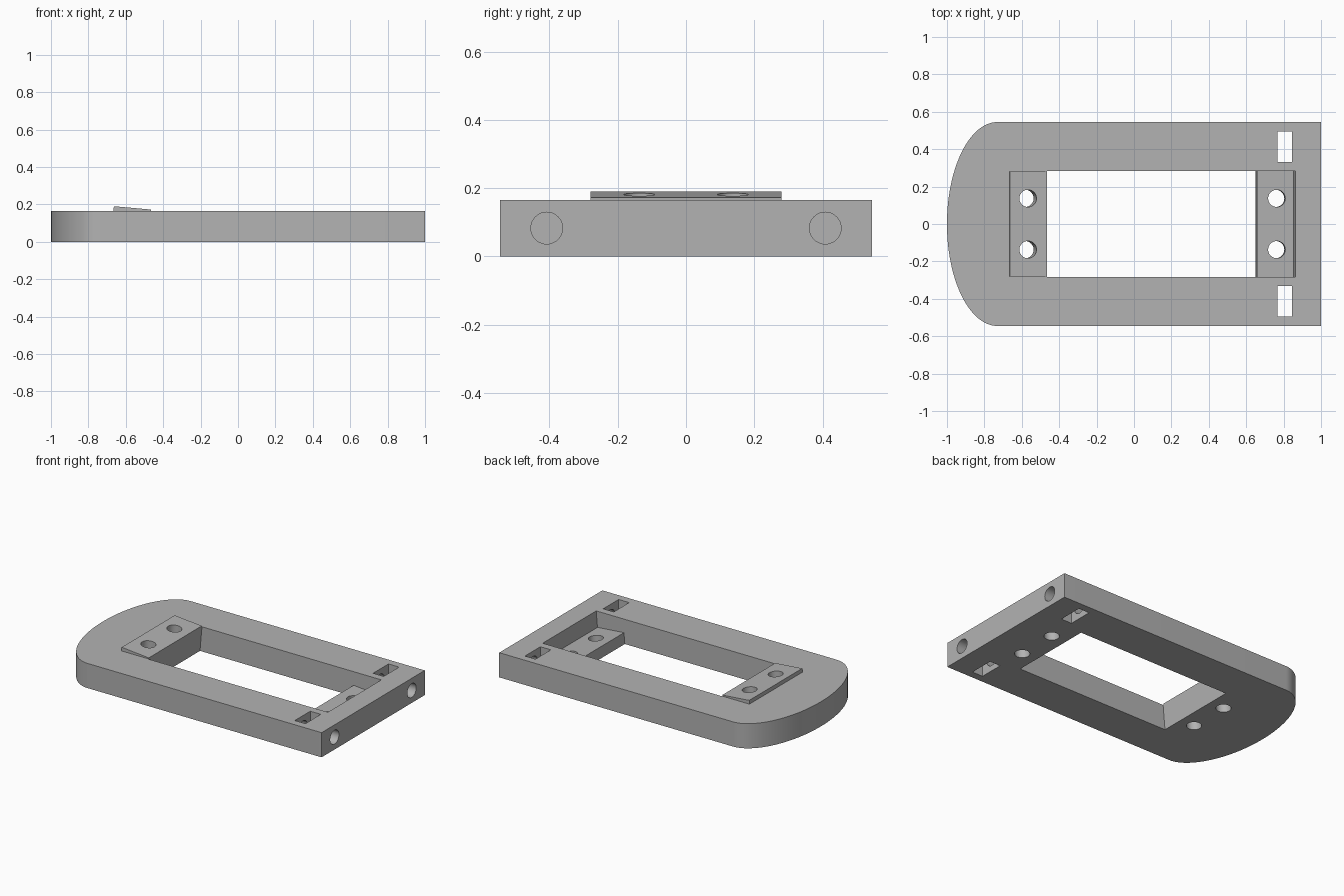
import bpy, bmesh, math
from mathutils import Matrix, Vector

if "Cube" in bpy.data.objects:
    bpy.data.objects.remove(bpy.data.objects["Cube"])

TILT = math.radians(5)          # lean of the mounting seats
H, HALF_W = 0.165, 0.545        # plate thickness and half width

grey = bpy.data.materials.new("plain grey")
grey.diffuse_color = (0.45, 0.45, 0.45, 1)
grey.use_nodes = True
grey.node_tree.nodes["Principled BSDF"].inputs["Base Color"].default_value = grey.diffuse_color


def prism(name, points, offset):
    """Extrude a closed loop of 3D points along an offset."""
    bm = bmesh.new()
    face = bm.faces.new([bm.verts.new(p) for p in points])
    new = bmesh.ops.extrude_face_region(bm, geom=[face])["geom"]
    bmesh.ops.translate(bm, vec=Vector(offset),
                        verts=[v for v in new if isinstance(v, bmesh.types.BMVert)])
    bmesh.ops.recalc_face_normals(bm, faces=bm.faces)
    me = bpy.data.meshes.new(name)
    bm.to_mesh(me)
    bm.free()
    me.materials.append(grey)
    ob = bpy.data.objects.new(name, me)
    bpy.context.collection.objects.link(ob)
    return ob


def side_prism(name, xz, half):
    return prism(name, [(x, -half, z) for x, z in xz], (0, 2 * half, 0))


def cylinder(name, centre, radius, length, angle):
    """Round cutter with its axis leaning from z towards x."""
    m = Matrix.Translation(centre) @ Matrix.Rotation(angle, 4, 'Y')
    ring = [m @ Vector((radius * math.cos(a), radius * math.sin(a), -length / 2))
            for a in (2 * math.pi * i / 40 for i in range(40))]
    return prism(name, ring, m.to_3x3() @ Vector((0, 0, length)))


def combine(body, tool, operation):
    mod = body.modifiers.new(tool.name, 'BOOLEAN')
    mod.operation = operation
    mod.solver = 'EXACT'
    mod.object = tool
    bpy.context.view_layer.objects.active = body
    bpy.ops.object.modifier_apply(modifier=mod.name)
    bpy.data.objects.remove(tool, do_unlink=True)


# plate with a half-elliptical end
arc = [(-0.73 - 0.27 * math.sin(t), HALF_W * math.cos(t), 0)
       for t in (math.pi * i / 56 for i in range(57))]
plate = prism("mounting_plate", [(1, -HALF_W, 0), (1, HALF_W, 0)] + arc, (0, 0, H))

# raised wedge seat beside the opening
combine(plate, side_prism("raised_seat", [(-0.67, 0.08), (-0.4, 0.08), (-0.4, 0.1665),
                                          (-0.664, 0.19)], 0.28), 'UNION')

# central opening stepping up to the sunken seat
opening = [(-0.488, -0.1), (0.642, -0.1), (0.657, 0.074), (0.853, 0.057),
           (0.874, 0.3), (-0.453, 0.3)]
combine(plate, side_prism("opening", opening, 0.283), 'DIFFERENCE')

for s in (-1, 1):
    # leaning screw holes through both seats
    combine(plate, cylinder("raised_screw_hole", (-0.575, s * 0.137, 0.09), 0.046, 0.6, TILT),
            'DIFFERENCE')
    combine(plate, cylinder("sunken_screw_hole", (0.76, s * 0.137, 0.03), 0.046, 0.3, TILT),
            'DIFFERENCE')
    # upright slots
    slot = [(0.767, -0.1), (0.845, -0.1), (0.845, 0.3), (0.767, 0.3)]
    tool = side_prism("slot", slot, 0.0815)
    tool.data.transform(Matrix.Translation((0, s * 0.4135, 0)))
    combine(plate, tool, 'DIFFERENCE')
    # bores from the square end, crossing the slots
    combine(plate, cylinder("end_bore", (0.9, s * 0.408, 0.083), 0.0465, 0.4, math.pi / 2),
            'DIFFERENCE')

plate.select_set(True)
bpy.context.view_layer.objects.active = plate
bpy.ops.object.shade_smooth_by_angle(angle=math.radians(25))
